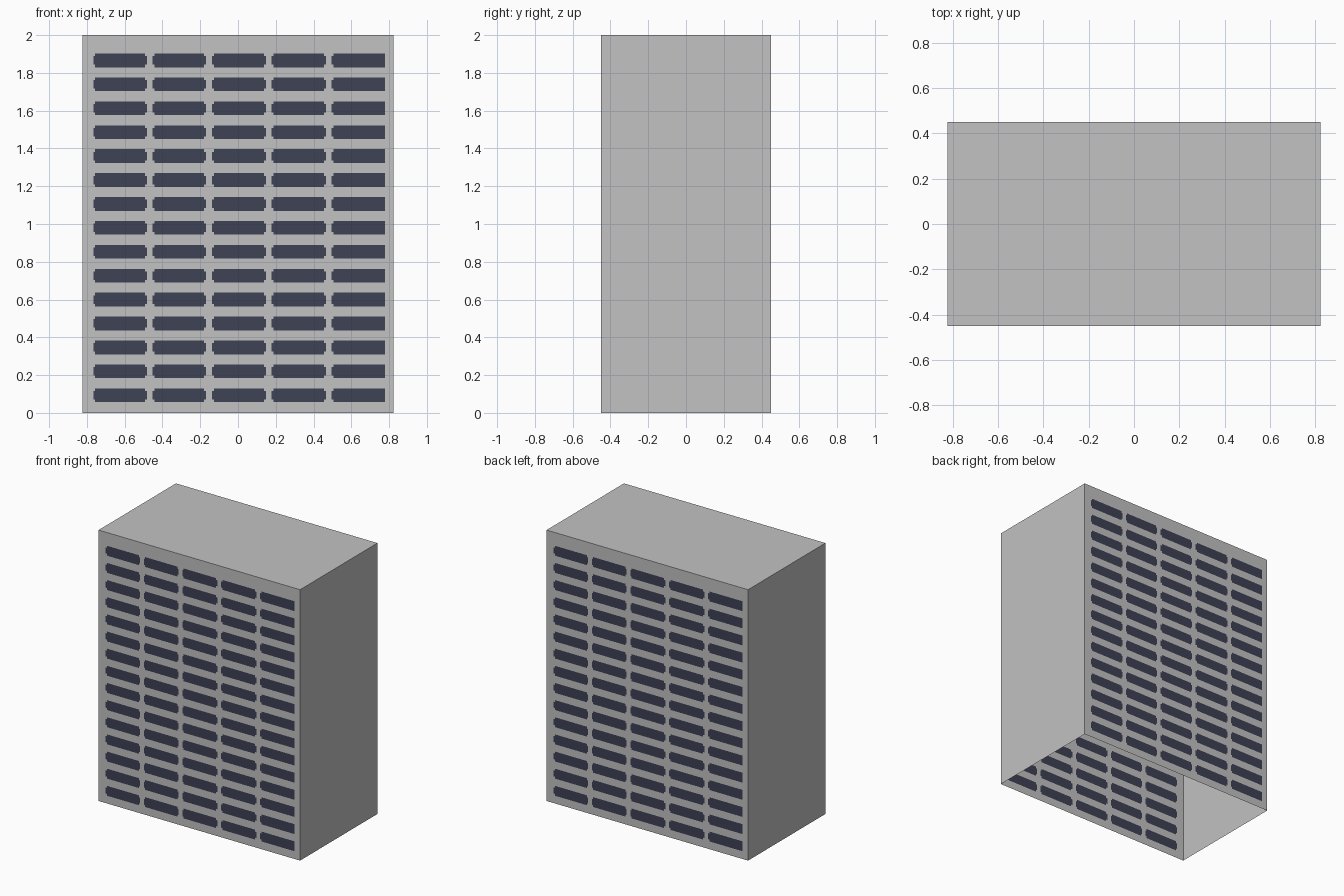
import bpy, bmesh, math
from mathutils import Matrix

if "Cube" in bpy.data.objects:
    bpy.data.objects.remove(bpy.data.objects["Cube"])

HX, HY, H = 0.823, 0.451, 2.0            # half width, half depth, height
NOTCH_X, NOTCH_Z = 0.010, 0.014          # stepped window corners

# window columns (left, right) and rows (bottom, top)
COLS = [(-0.766, -0.483), (-0.452, -0.169), (-0.138, 0.147),
        (0.178, 0.465), (0.496, 0.777)]
ROWS = [(0.057 + 0.1266 * i, 0.130 + 0.1266 * i) for i in range(15)]


def material(name, rgb):
    m = bpy.data.materials.new(name)
    m.diffuse_color = (*rgb, 1.0)
    m.use_nodes = True
    m.node_tree.nodes["Principled BSDF"].inputs["Base Color"].default_value = m.diffuse_color
    return m


concrete = material("grey concrete", (0.54, 0.54, 0.54))
glass = material("dark blue glass", (0.047, 0.054, 0.089))


def finish(name, bm):
    me = bpy.data.meshes.new(name)
    bm.to_mesh(me)
    bm.free()
    me.materials.append(concrete)
    me.materials.append(glass)
    ob = bpy.data.objects.new(name, me)
    bpy.context.collection.objects.link(ob)
    return ob


def is_window(x, z):
    """True inside a window, leaving out its stepped corners."""
    for ci, (x0, x1) in enumerate(COLS):
        for z0, z1 in ROWS:
            if x0 < x < x1 and z0 < z < z1:
                near_end = x < x0 + NOTCH_X or (ci < 4 and x > x1 - NOTCH_X)
                near_edge = z < z0 + NOTCH_Z or z > z1 - NOTCH_Z
                return not (near_end and near_edge)
    return False


def window_wall(name, angle):
    """Wall cut along the window outlines, glass cells coloured by rule."""
    xs = sorted([-HX, HX] + [v for a, b in COLS
                             for v in (a, a + NOTCH_X, b - NOTCH_X, b)])
    zs = sorted([0, H] + [v for a, b in ROWS
                          for v in (a, a + NOTCH_Z, b - NOTCH_Z, b)])
    bm = bmesh.new()
    grid = [[bm.verts.new((x, -HY, z)) for x in xs] for z in zs]
    for j in range(len(zs) - 1):
        for i in range(len(xs) - 1):
            f = bm.faces.new((grid[j][i], grid[j][i + 1],
                              grid[j + 1][i + 1], grid[j + 1][i]))
            c = f.calc_center_median()
            f.material_index = int(is_window(c.x, c.z))
    bm.transform(Matrix.Rotation(angle, 4, 'Z'))
    return finish(name, bm)


def panel(name, corners):
    bm = bmesh.new()
    bm.faces.new([bm.verts.new(c) for c in corners])
    return finish(name, bm)


# front and back facades (the back is the front turned around)
window_wall("front_wall", 0)
window_wall("back_wall", math.pi)

# blank side walls and roof; the underside is open
panel("right_wall", [(HX, -HY, 0), (HX, HY, 0), (HX, HY, H), (HX, -HY, H)])
panel("left_wall", [(-HX, HY, 0), (-HX, -HY, 0), (-HX, -HY, H), (-HX, HY, H)])
panel("roof", [(-HX, -HY, H), (HX, -HY, H), (HX, HY, H), (-HX, HY, H)])
